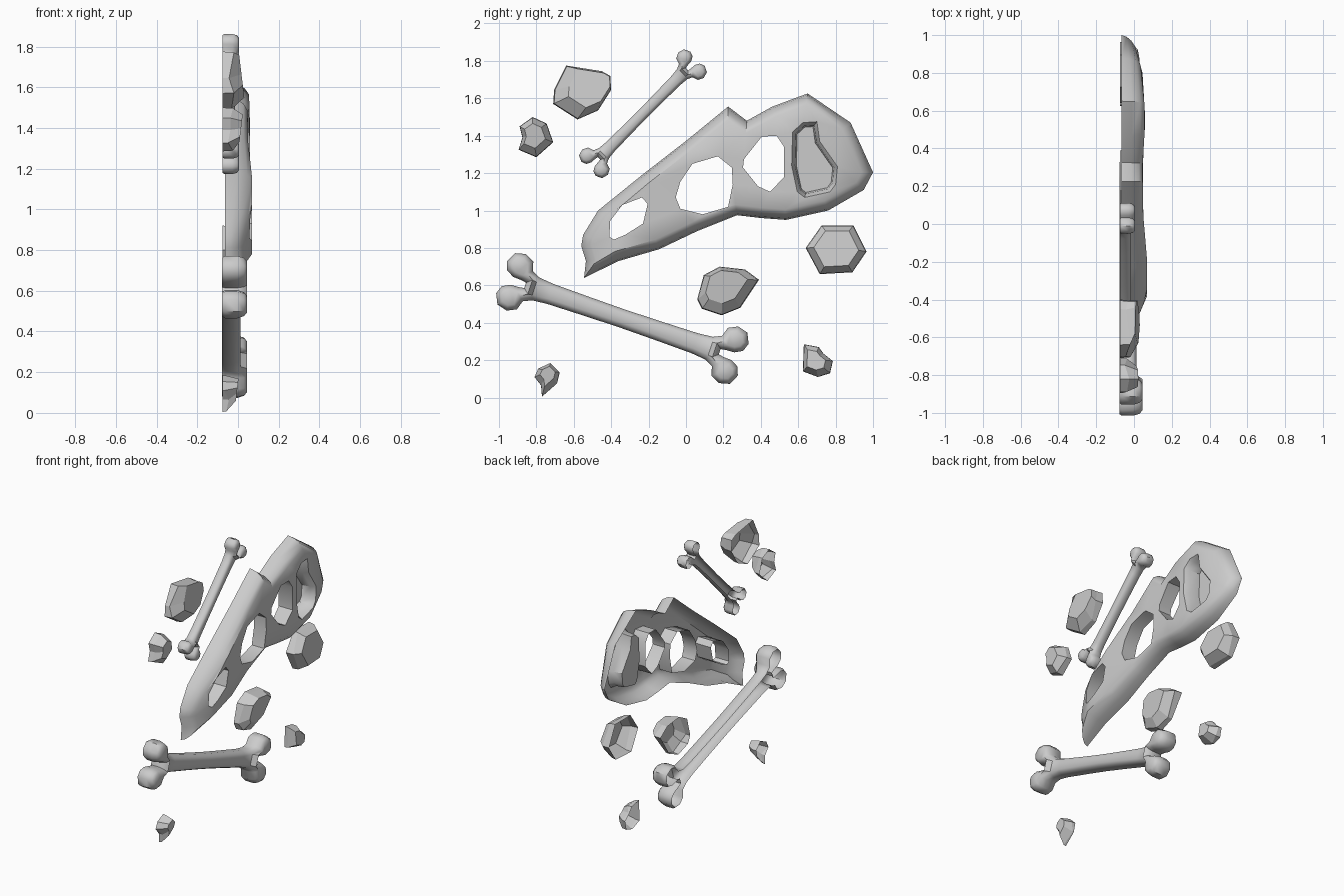
import bpy, bmesh, math
from mathutils import Vector

if "Cube" in bpy.data.objects:
    bpy.data.objects.remove(bpy.data.objects["Cube"])

BACK = -0.065


def offset(loop, d):
    """Move a closed 2D loop inwards by d (clamped mitre)."""
    n = len(loop)
    area = sum(loop[i - 1][0] * loop[i][1] - loop[i][0] * loop[i - 1][1] for i in range(n))
    s = 1 if area > 0 else -1
    out = []
    for i in range(n):
        p, a, b = Vector(loop[i]), Vector(loop[i - 1]), Vector(loop[(i + 1) % n])
        e1, e2 = (p - a).normalized(), (b - p).normalized()
        n1, n2 = Vector((-e1.y, e1.x)) * s, Vector((-e2.y, e2.x)) * s
        m = (n1 + n2).normalized()
        out.append(tuple(p + m * d / max(m.dot(n1), 0.6)))
    return out


def ring(bm, loop, xs):
    """Ring of vertices in the y-z plane, x given per vertex or as one value."""
    if not isinstance(xs, (list, tuple)):
        xs = [xs] * len(loop)
    return [bm.verts.new((x, p[0], p[1])) for p, x in zip(loop, xs)]


def bridge(bm, a, b):
    for i in range(len(a)):
        bm.faces.new((a[i - 1], a[i], b[i], b[i - 1]))


def fill(bm, *rings):
    edges = []
    for r in rings:
        for i in range(len(r)):
            edges.append(bm.edges.get((r[i - 1], r[i])) or bm.edges.new((r[i - 1], r[i])))
    bmesh.ops.triangle_fill(bm, edges=edges, use_beauty=True, normal=(1, 0, 0))


def finish(bm, name, angle=None):
    bmesh.ops.recalc_face_normals(bm, faces=bm.faces)
    if sum(f.normal.x * f.calc_area() for f in bm.faces) < 0:
        bmesh.ops.reverse_faces(bm, faces=bm.faces)
    me = bpy.data.meshes.new(name)
    bm.to_mesh(me)
    bm.free()
    ob = bpy.data.objects.new(name, me)
    bpy.context.collection.objects.link(ob)
    if angle:
        bpy.ops.object.select_all(action='DESELECT')
        ob.select_set(True)
        bpy.context.view_layer.objects.active = ob
        bpy.ops.object.shade_smooth_by_angle(angle=math.radians(angle))


# Skull: rounded open-backed relief with three openings and one eye pocket
outline = [(-.545, .64), (-.535, .73), (-.56, .81), (-.55, .87), (-.47, 1.0), (-.235, 1.19), (.01, 1.38),
           (.225, 1.556), (.325, 1.48), (.46, 1.555), (.65, 1.626), (.88, 1.47), (1.0, 1.204),
           (.95, 1.11), (.76, 1.0), (.535, .95), (.40, .96), (.273, .975), (.06, .89), (-.144, .793), (-.36, .73)]
openings = [
    [(-.405, .945), (-.34, 1.03), (-.235, 1.07), (-.205, 1.035), (-.23, .93), (-.325, .87), (-.385, .845), (-.41, .86)],
    [(-.03, 1.155), (.035, 1.25), (.17, 1.29), (.245, 1.23), (.25, 1.14), (.225, 1.02), (.09, .98), (-.03, 1.01), (-.055, 1.07)],
    [(.31, 1.275), (.405, 1.395), (.485, 1.4), (.525, 1.34), (.525, 1.18), (.45, 1.10), (.385, 1.13), (.305, 1.23)]]
eye = [(.565, 1.24), (.57, 1.42), (.625, 1.47), (.70, 1.475), (.715, 1.37), (.81, 1.235),
       (.80, 1.14), (.77, 1.10), (.635, 1.07), (.595, 1.10)]
heights = [(-.6, -.02), (-.47, .03), (-.38, .07), (-.2, .07), (0, .05), (.3, .045), (.55, .06), (.8, .045), (1.0, -.01)]


def height(p):
    for (a, ha), (b, hb) in zip(heights, heights[1:]):
        if p[0] <= b:
            return ha + (hb - ha) * max(0, (p[0] - a) / (b - a))
    return heights[-1][1]


bm = bmesh.new()
rings = []
for d, f in ((0, 0), (.008, .45), (.028, .82), (.055, 1)):
    loop = offset(outline, d)
    rings.append(ring(bm, loop, [BACK + f * (height(p) - BACK) for p in loop]))
for a, b in zip(rings, rings[1:]):
    bridge(bm, a, b)
fronts = [rings[-1]]
for hole in openings:
    front = ring(bm, hole, [height(p) for p in hole])
    bridge(bm, front, ring(bm, hole, -.05))
    fronts.append(front)
front = ring(bm, eye, [height(p) for p in eye])
inner = offset(eye, .018)
step = ring(bm, inner, [height(p) - .035 for p in inner])
floor = ring(bm, offset(eye, .025), -.05)
bridge(bm, front, step)
bridge(bm, step, floor)
bm.faces.new(floor)
fronts.append(front)
fill(bm, *fronts)
finish(bm, "skull", 40)


# Long bones: quarter profile mirrored both ways, (along, across) measured from the end notch
END = [(.0, .015), (.03, .02), (.075, .022), (.117, .045), (.133, .09), (.107, .145),
       (.05, .16), (.0, .135), (-.015, .085), (-.06, .064), (-.14, .056)]


def bone(name, a, b, s, x0, depth):
    a, b = Vector(a), Vector(b)
    u = (b - a).normalized()
    v = Vector((-u.y, u.x))
    half = (b - a).length / 2
    mid = (a + b) / 2
    end = [(half + p * s, q * s) for p, q in END] + [(half * .35, .052 * s), (0, .05 * s)]
    upper = end + [(-p, q) for p, q in reversed(end[:-1])]
    local = upper + [(-p, -q) for p, q in upper]
    loop = [tuple(mid + u * p + v * q) for p, q in local]
    hs = [depth * (1 if p_[1] and abs(p_[0]) > half - .03 * s else .74) for p_ in local]
    bm = bmesh.new()
    rs = []
    for d, f in ((.008, 0), (0, .12), (0, .6), (.01, .87), (.028, 1)):
        rs.append(ring(bm, offset(loop, d * s), [x0 + f * h for h in hs]))
    for r, t in zip(rs, rs[1:]):
        bridge(bm, r, t)
    fill(bm, rs[-1])
    finish(bm, name, 45)


bone("large_bone", (-.86, .60), (.18, .245), 1.0, -.078, .123)
bone("small_bone", (-.465, 1.28), (.005, 1.755), .6, -.075, .08)


# Loose rocks: faceted open-backed chunks, (outline, facet scale, facet shift, front x)
rocks = [
    ([(-.64, 1.775), (-.45, 1.745), (-.405, 1.72), (-.40, 1.645), (-.47, 1.535), (-.58, 1.487), (-.71, 1.57), (-.705, 1.645)],
     .72, (.035, .02), .02),
    ([(-.89, 1.45), (-.82, 1.50), (-.745, 1.465), (-.71, 1.365), (-.80, 1.285), (-.895, 1.325), (-.875, 1.39)],
     .62, (.0, .005), .015),
    ([(.725, .92), (.895, .92), (.965, .78), (.89, .67), (.715, .66), (.64, .80)],
     .74, (.0, .005), .02),
    ([(.095, .655), (.18, .70), (.315, .685), (.39, .63), (.29, .48), (.19, .44), (.085, .475), (.06, .525)],
     .68, (.0, .02), .02),
    ([(.63, .285), (.71, .27), (.735, .235), (.785, .195), (.77, .13), (.705, .11), (.625, .14)],
     .62, (-.01, .005), .0),
    ([(-.79, .155), (-.725, .185), (-.675, .135), (-.69, .075), (-.77, .005), (-.775, .065), (-.81, .11)],
     .6, (.005, .015), -.005)]
for k, (loop, s, shift, top) in enumerate(rocks):
    c = sum((Vector(p) for p in loop), Vector((0, 0))) / len(loop)
    bm = bmesh.new()
    base = ring(bm, loop, -.075)
    wide = [tuple(c + (Vector(p) - c) * .97) for p in loop]
    facet = [tuple(c + Vector(shift) + (Vector(p) - c) * s) for p in loop]
    middle = ring(bm, wide, [top - .04 - .012 * ((i * 2 + k) % 3) for i in range(len(loop))])
    face = ring(bm, facet, [top + .12 * (c.y - p[1]) * (-1) ** k for p in facet])
    bridge(bm, base, middle)
    bridge(bm, middle, face)
    bm.faces.new(face)
    finish(bm, "rock_%d" % (k + 1))
